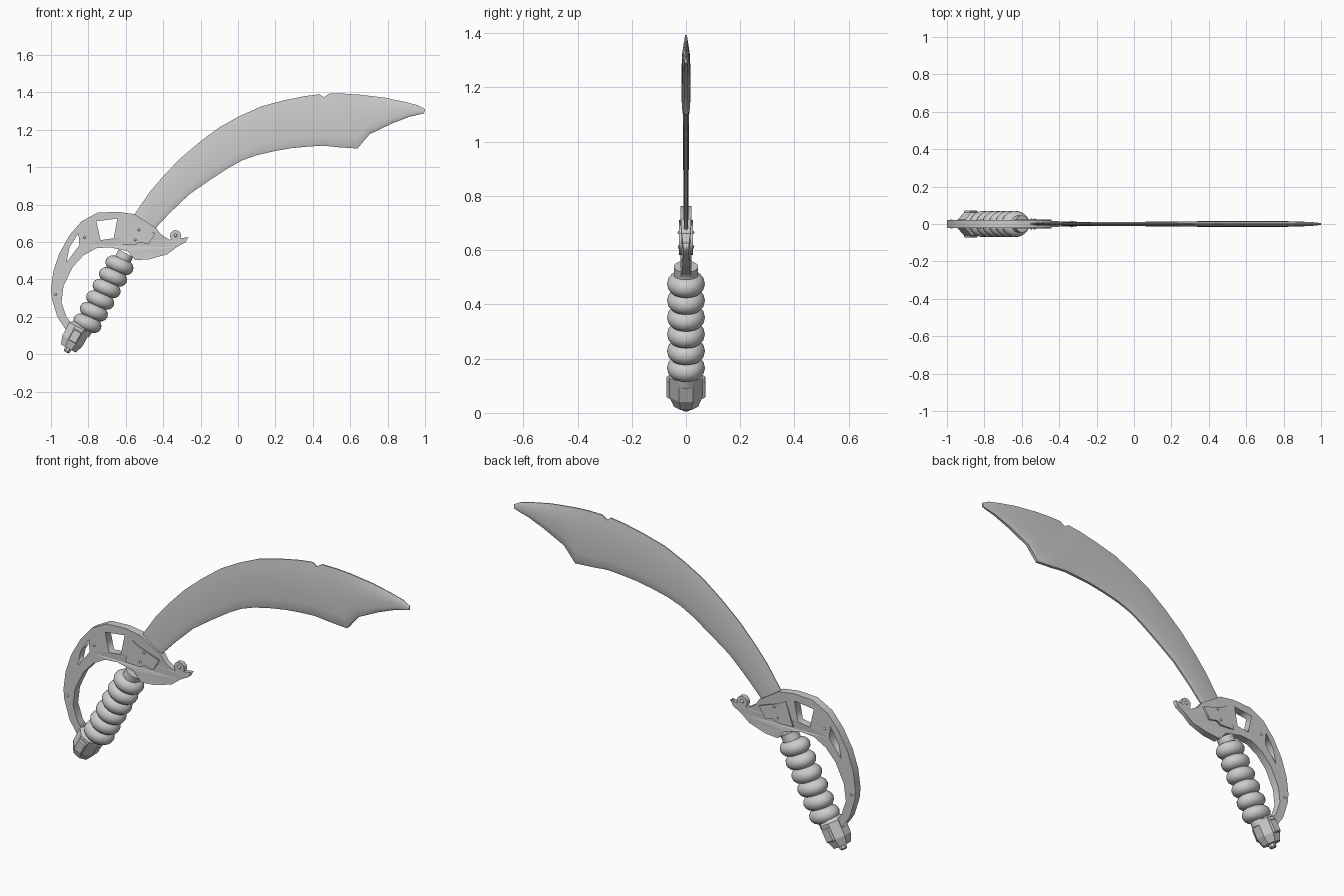
import bpy, bmesh, math
from mathutils import Vector

if "Cube" in bpy.data.objects:
    bpy.data.objects.remove(bpy.data.objects["Cube"])

TILT = 0.504                                   # lean of the grip axis in the xz plane
AXIS = Vector((math.sin(TILT), 0, math.cos(TILT)))


def finish(ob, name, smooth=None):
    ob.name = name
    if smooth:
        bpy.ops.object.select_all(action='DESELECT')
        ob.select_set(True)
        bpy.context.view_layer.objects.active = ob
        bpy.ops.object.shade_smooth_by_angle(angle=math.radians(smooth))
    return ob


def mesh_object(name, bm, smooth=None):
    bmesh.ops.recalc_face_normals(bm, faces=bm.faces)
    me = bpy.data.meshes.new(name)
    bm.to_mesh(me)
    bm.free()
    ob = bpy.data.objects.new(name, me)
    bpy.context.collection.objects.link(ob)
    return finish(ob, name, smooth)


def skin(name, rings, smooth=None):
    """Bridge closed loops of equal length and cap both ends."""
    bm = bmesh.new()
    vs = [[bm.verts.new(p) for p in r] for r in rings]
    n = len(vs[0])
    for a, b in zip(vs, vs[1:]):
        for i in range(n):
            bm.faces.new((a[i], a[(i + 1) % n], b[(i + 1) % n], b[i]))
    bm.faces.new(vs[0])
    bm.faces.new(vs[-1])
    return mesh_object(name, bm, smooth)


def plate(name, outlines, half):
    """Flat plate in the xz plane; outlines after the first are holes."""
    cu = bpy.data.curves.new(name, 'CURVE')
    cu.dimensions, cu.fill_mode, cu.extrude = '2D', 'BOTH', half
    for pts in outlines:
        sp = cu.splines.new('POLY')
        sp.points.add(len(pts) - 1)
        for p, (x, z) in zip(sp.points, pts):
            p.co = (x, z, 0, 1)
        sp.use_cyclic_u = True
    ob = bpy.data.objects.new(name, cu)
    bpy.context.collection.objects.link(ob)
    bpy.ops.object.select_all(action='DESELECT')
    ob.select_set(True)
    bpy.context.view_layer.objects.active = ob
    bpy.ops.object.convert(target='MESH')
    ob = bpy.context.object
    ob.rotation_euler = (math.pi / 2, 0, 0)
    return ob


def lathe(name, profile, sides, centre, smooth=None):
    """Revolved profile of (radius, height) about the grip axis."""
    rings = [[(r * math.cos(a), r * math.sin(a), h)
              for a in ((i + 0.5) * 2 * math.pi / sides for i in range(sides))]
             for r, h in profile]
    ob = skin(name, rings, smooth)
    ob.location, ob.rotation_euler = centre, (0, TILT, 0)
    return ob


# Blade: stations of back edge, lower edge, half thickness
stations = [
    (-.575, .70, -.475, .63, .008), (-.553, .749, -.447, .668, .008),
    (-.473, .866, -.366, .754, .009), (-.404, .947, -.259, .856, .010),
    (-.313, 1.043, -.152, .93, .0105), (-.206, 1.134, -.045, 1.0, .011),
    (-.099, 1.214, .024, 1.037, .0115), (.008, 1.273, .099, 1.064, .012),
    (.126, 1.326, .195, 1.086, .013), (.249, 1.358, .286, 1.102, .014),
    (.356, 1.38, .372, 1.11, .015), (.436, 1.39, .447, 1.115, .016),
    (.457, 1.374, .489, 1.112, .0165), (.489, 1.393, .532, 1.107, .0165),
    (.57, 1.393, .639, 1.10, .0165), (.65, 1.388, .703, 1.176, .0165),
    (.783, 1.372, .826, 1.235, .015), (.89, 1.35, .917, 1.27, .012),
    (.96, 1.332, .965, 1.281, .009), (1.0, 1.31, .995, 1.289, .005)]
section = [(0, .2), (.12, .5), (.3, .85), (.55, 1), (.8, 1), (.94, .85), (1, .5)]
rings = []
for x0, z0, x1, z1, t in stations:
    side = [(x0 + (x1 - x0) * s, t * w, z0 + (z1 - z0) * s) for s, w in section]
    rings.append(side + [(x, -y, z) for x, y, z in reversed(side)])
skin("blade", rings, 40)

# Guard and knuckle bow with two windows, thinner toward the hooked tip
outer = [(-.912, .118), (-.965, .198), (-.995, .294), (-1, .348), (-.987, .444),
         (-.955, .54), (-.901, .636), (-.837, .711), (-.751, .757), (-.644, .762),
         (-.553, .749), (-.436, .674), (-.414, .642), (-.366, .612), (-.313, .62),
         (-.265, .626), (-.281, .599), (-.329, .572), (-.377, .535), (-.473, .508),
         (-.548, .503), (-.591, .551), (-.687, .572), (-.757, .567), (-.826, .529),
         (-.885, .465), (-.933, .364), (-.944, .278), (-.917, .198), (-.869, .144)]
window = [(-.757, .711), (-.645, .725), (-.665, .62), (-.735, .61)]
slot = [(-.853, .647), (-.848, .583), (-.917, .492), (-.901, .572)]
guard = plate("guard", [outer, window, slot], .021)
for v in guard.data.vertices:
    if v.co.x > -.5:
        v.co.z *= 1 - .45 * min(1, (v.co.x + .5) / .15)

# Raised badge plate on both guard faces
plate("guard_badge", [[(-.639, .588), (-.596, .711), (-.56, .69), (-.441, .647),
                       (-.479, .588), (-.527, .599), (-.553, .583)]], .025)

# Curl above the guard tip
bpy.ops.mesh.primitive_cylinder_add(vertices=12, radius=.03, depth=.024,
                                    location=(-.334, 0, .634), rotation=(math.pi / 2, 0, 0))
finish(bpy.context.object, "guard_curl")

# Rivets, domed on both faces
for i, (x, z, y) in enumerate([(-.53, .665, .031), (-.55, .612, .031), (-.82, .625, .026),
                               (-.976, .32, .026), (-.334, .636, .018)]):
    bpy.ops.mesh.primitive_uv_sphere_add(segments=10, ring_count=8, radius=1, location=(x, 0, z))
    ob = finish(bpy.context.object, f"rivet_{i + 1}", 40)
    ob.scale = (.013, y, .013)

# Grip: bulging rings around a core
top, bottom = Vector((-.634, 0, .476)), Vector((-.805, 0, .166))
for i in range(6):
    bpy.ops.mesh.primitive_torus_add(major_radius=.031, minor_radius=.039, major_segments=28,
                                     minor_segments=14, location=top.lerp(bottom, i / 5),
                                     rotation=(0, TILT - .12, 0))
    ob = finish(bpy.context.object, f"grip_ring_{i + 1}", 60)
    ob.scale = (1.12, 1, 1)
lathe("grip_core", [(.045, -.24), (.045, .22), (.045, .25)], 16, (top + bottom) / 2, 40)

# Pommel: faceted cap with end nub and raised side panels
centre = Vector((-.872, 0, .096))
lathe("pommel", [(.05, .068), (.066, .052), (.066, -.03), (.048, -.074)], 8, centre)
lathe("pommel_nub", [(.02, -.06), (.02, -.09), (.014, -.097)], 8, centre)
for name, s in (("front", -1), ("back", 1)):
    loops = [[(x * k, s * y, z * k) for x, z in ((-.024, -.035), (.024, -.035),
                                                (.024, .035), (-.024, .035))]
             for k, y in ((1, .04), (1, .066), (.85, .072))]
    ob = skin(f"pommel_panel_{name}", loops)
    ob.location, ob.rotation_euler = centre, (0, TILT, 0)
